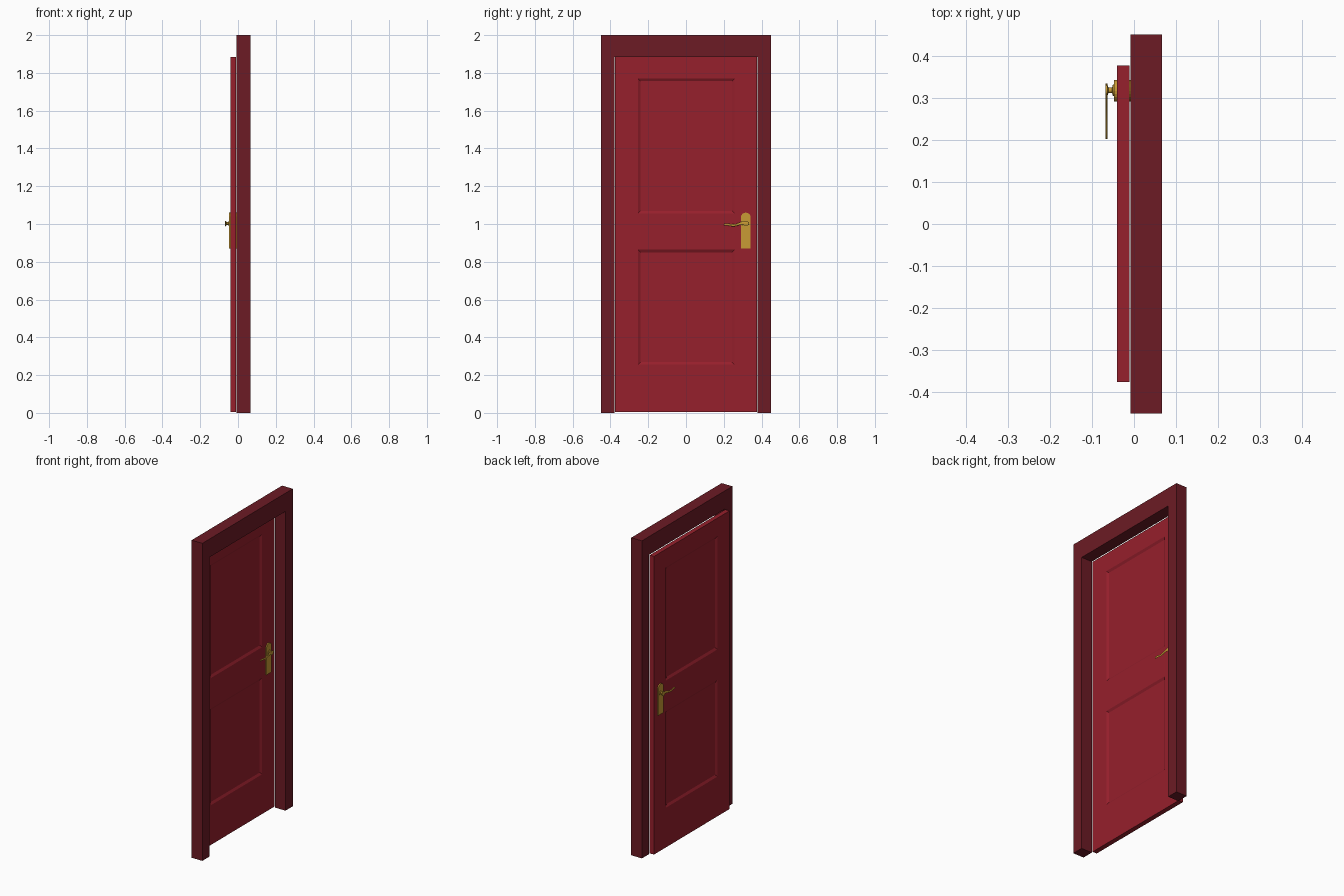
import bpy, bmesh, math
from mathutils import Vector

if "Cube" in bpy.data.objects:
    bpy.data.objects.remove(bpy.data.objects["Cube"])


def material(name, colour):
    m = bpy.data.materials.new(name)
    m.diffuse_color = (*colour, 1)
    m.use_nodes = True
    m.node_tree.nodes["Principled BSDF"].inputs["Base Color"].default_value = m.diffuse_color
    return m


FRAME = material("dark_red_paint", (0.15, 0.011, 0.018))
LEAF = material("red_paint", (0.305, 0.014, 0.025))
BRASS = material("brass", (0.58, 0.33, 0.035))


def finish(name, bm, mat, smooth=False):
    bmesh.ops.recalc_face_normals(bm, faces=bm.faces[:])
    me = bpy.data.meshes.new(name)
    bm.to_mesh(me)
    bm.free()
    me.materials.append(mat)
    ob = bpy.data.objects.new(name, me)
    bpy.context.collection.objects.link(ob)
    if smooth:
        bpy.ops.object.select_all(action='DESELECT')
        ob.select_set(True)
        bpy.context.view_layer.objects.active = ob
        bpy.ops.object.shade_smooth_by_angle(angle=math.radians(40))
    return ob


def prism(bm, outline, x0, x1):
    """Extrude a (y, z) outline along x."""
    f = bm.faces.new([bm.verts.new((x0, y, z)) for y, z in outline])
    r = bmesh.ops.extrude_face_region(bm, geom=[f])
    moved = [v for v in r["geom"] if isinstance(v, bmesh.types.BMVert)]
    bmesh.ops.translate(bm, verts=moved, vec=(x1 - x0, 0, 0))


def loft(bm, rings):
    """Skin a list of point rings and cap both ends."""
    rows = [[bm.verts.new(p) for p in ring] for ring in rings]
    n = len(rows[0])
    for a, b in zip(rows, rows[1:]):
        for i in range(n):
            j = (i + 1) % n
            bm.faces.new((a[i], a[j], b[j], b[i]))
    bm.faces.new(rows[0])
    bm.faces.new(rows[-1])


# Frame: two jambs and a head in one U-shaped outline
bm = bmesh.new()
prism(bm, [(-.45, 0), (-.378, 0), (-.378, 1.885), (.378, 1.885),
           (.378, 0), (.45, 0), (.45, 2), (-.45, 2)], -.008, .0665)
finish("door_frame", bm, FRAME)

# Leaf: slab with two sunken panels on both faces
X0, X1 = -.041, -.011
ys = [-.375, -.255, .257, .377]
zs = [.005, .255, .864, 1.056, 1.77, 1.883]
bm = bmesh.new()
grid = [[bm.verts.new((X0, y, z)) for z in zs] for y in ys]
for i in range(len(ys) - 1):
    for j in range(len(zs) - 1):
        bm.faces.new((grid[i][j], grid[i + 1][j], grid[i + 1][j + 1], grid[i][j + 1]))
r = bmesh.ops.extrude_face_region(bm, geom=bm.faces[:])
bmesh.ops.translate(bm, verts=[v for v in r["geom"] if isinstance(v, bmesh.types.BMVert)],
                    vec=(X1 - X0, 0, 0))
bmesh.ops.recalc_face_normals(bm, faces=bm.faces[:])
panels = []
for f in bm.faces:
    c = f.calc_center_median()
    if abs(f.normal.x) > .9 and abs(c.y) < .1 and (.4 < c.z < .7 or 1.3 < c.z < 1.5):
        panels.append(f)
bmesh.ops.inset_individual(bm, faces=panels, thickness=.02, depth=-.008)
finish("door_leaf", bm, LEAF)

# Handles, one on each face of the leaf
HY, HZ, N = .318, 1.003, 16
for side, face, s in (("back", X0, -1), ("front", X1, 1)):
    # Plate with a rounded top
    bm = bmesh.new()
    outline = [(.342, .869), (.342, 1.04)]
    outline += [(.3165 + .0255 * math.cos(a), 1.036 + .024 * math.sin(a))
                for a in [math.pi * k / 10 for k in range(1, 10)]]
    outline += [(.291, 1.04), (.291, .869)]
    prism(bm, outline, face - s * .001, face + s * .0065)
    finish(side + "_handle_plate", bm, BRASS)

    # Turned spindle with collar and hub
    bm = bmesh.new()
    rings = []
    for d, rad in [(.005, .014), (.009, .014), (.011, .007), (.02, .007), (.0225, .014), (.0265, .014)]:
        rings.append([(face + s * d, HY + rad * math.cos(2 * math.pi * k / N),
                       HZ + rad * math.sin(2 * math.pi * k / N)) for k in range(N)])
    loft(bm, rings)
    finish(side + "_handle_spindle", bm, BRASS, True)

    # Wavy flattened lever: (y, z, half height)
    bm = bmesh.new()
    path = [(.334, 1.005, .006), (.318, 1.003, .011), (.300, 1.005, .009), (.283, 1.001, .007),
            (.266, .995, .006), (.250, .993, .006), (.233, .995, .006),
            (.217, .998, .006), (.206, .997, .006), (.202, .996, .003)]
    rings = []
    for y, z, h in path:
        rings.append([(face + s * (.0245 + .0025 * math.cos(2 * math.pi * k / 12)), y,
                       z + h * math.sin(2 * math.pi * k / 12)) for k in range(12)])
    loft(bm, rings)
    finish(side + "_handle_lever", bm, BRASS, True)
